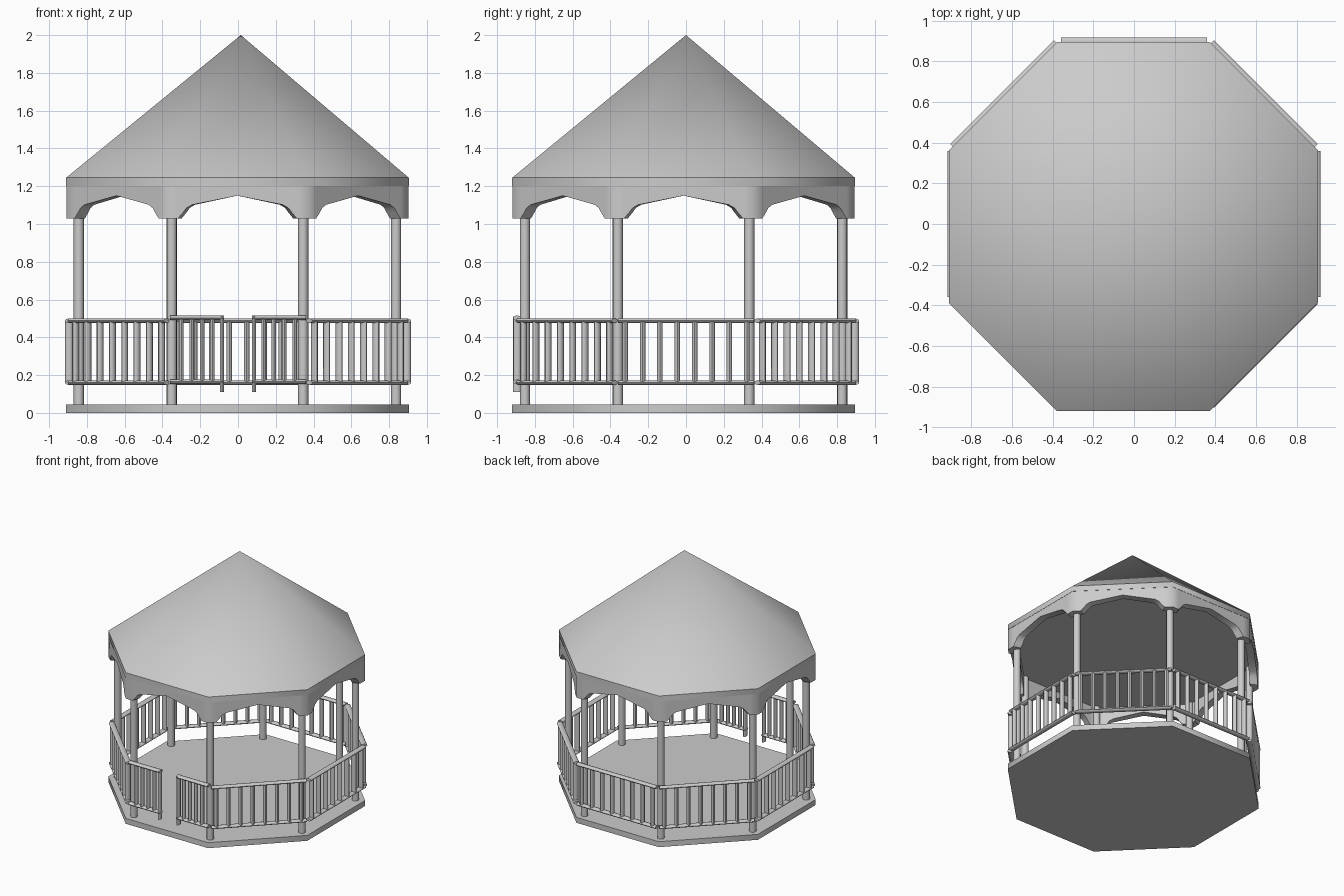
import bpy, bmesh, math
from mathutils import Matrix, Vector

if "Cube" in bpy.data.objects:
    bpy.data.objects.remove(bpy.data.objects["Cube"], do_unlink=True)

grey = bpy.data.materials.new("plain grey")
grey.use_nodes = True
grey.diffuse_color = (0.6, 0.6, 0.6, 1)
grey.node_tree.nodes["Principled BSDF"].inputs["Base Color"].default_value = (0.6, 0.6, 0.6, 1)

APOTHEM = 0.907                      # roof, floor and valance
RAIL_Y = -0.894                      # centre line of the railing
TAN = math.tan(math.pi / 8)
CENTRE = Vector((-0.003, -0.013, 0))


def finish(name, bm, offset=(0, 0, 0), angle=48):
    """Turn a bmesh into a smooth-shaded object."""
    bmesh.ops.recalc_face_normals(bm, faces=bm.faces)
    mesh = bpy.data.meshes.new(name)
    bm.to_mesh(mesh)
    bm.free()
    mesh.materials.append(grey)
    obj = bpy.data.objects.new(name, mesh)
    obj.location = offset
    bpy.context.collection.objects.link(obj)
    bpy.ops.object.select_all(action="DESELECT")
    obj.select_set(True)
    bpy.context.view_layer.objects.active = obj
    bpy.ops.object.shade_smooth_by_angle(angle=math.radians(angle))
    return obj


def turn(k):
    return Matrix.Rotation(k * math.pi / 4, 4, "Z")


def rod(bm, start, end, wide, deep, side=0, segments=10):
    """Oval rod between two points; deep is its size along y before turning."""
    start, end = Vector(start), Vector(end)
    length = (end - start).length
    lay = Matrix.Rotation(math.pi / 2, 4, "Y") if abs(end.x - start.x) > 0.001 else Matrix()
    shape = Matrix.Diagonal((wide / 2, deep / 2, length, 1))
    bmesh.ops.create_cone(bm, cap_ends=True, segments=segments, radius1=1, radius2=1, depth=1,
                          matrix=turn(side) @ Matrix.Translation((start + end) / 2) @ lay @ shape)


def octagon(bm, z):
    r = APOTHEM / math.cos(math.pi / 8)
    return [bm.verts.new((r * math.cos((k + 0.5) * math.pi / 4),
                          r * math.sin((k + 0.5) * math.pi / 4), z)) for k in range(8)]


def slab(z0, z1):
    """Octagonal slab without its top; returns the upper ring too."""
    bm = bmesh.new()
    low, high = octagon(bm, z0), octagon(bm, z1)
    bm.faces.new(low)
    for k in range(8):
        n = (k + 1) % 8
        bm.faces.new((low[k], low[n], high[n], high[k]))
    return bm, high


# Floor
bm, top = slab(0, 0.045)
bm.faces.new(top)
finish("floor", bm, CENTRE)

# Pointed roof with a short upright rim
bm, top = slab(1.2, 1.245)
apex = bm.verts.new((0.018, 0.013, 2.0))
for k in range(8):
    bm.faces.new((top[k], top[(k + 1) % 8], apex))
finish("roof", bm, CENTRE)

# Arched valance, one mitred board per side
half = [(1.0, 1.03), (0.84, 1.03), (0.77, 1.06), (0.72, 1.085), (0.64, 1.102), (0.32, 1.126)]
arch = [(-u, z) for u, z in half] + [(0, 1.15)] + half[::-1]
bm = bmesh.new()
for side in range(8):
    rows = []
    for a in (APOTHEM - 0.002, APOTHEM - 0.06):
        for upper in (False, True):
            rows.append([bm.verts.new(turn(side) @ Vector((u * a * TAN, -a, 1.2 if upper else z)))
                         for u, z in arch])
    out_low, out_high, in_low, in_high = rows
    for i in range(len(arch) - 1):
        for a, b in ((out_low, out_high), (in_low, in_high), (out_low, in_low), (out_high, in_high)):
            bm.faces.new((a[i], a[i + 1], b[i + 1], b[i]))
bmesh.ops.remove_doubles(bm, verts=bm.verts, dist=0.0005)
finish("valance", bm, CENTRE)

# Corner posts
bm = bmesh.new()
for side in range(8):
    rod(bm, (0.348, -0.84, 0.04), (0.348, -0.84, 1.2), 0.054, 0.054, side, 12)
finish("corner_posts", bm, CENTRE)

# Railing panels on the seven closed sides
rails, balusters = bmesh.new(), bmesh.new()
for side in range(1, 8):
    for z in (0.16, 0.488):
        rod(rails, (-0.36, RAIL_Y, z), (0.36, RAIL_Y, z), 0.024, 0.045, side)
    for i in range(8):
        x = (i - 3.5) * 0.092
        rod(balusters, (x, RAIL_Y, 0.16), (x, RAIL_Y, 0.488), 0.03, 0.042, side)
finish("side_rails", rails)
finish("side_balusters", balusters)

# Two short panels framing the entrance
rails, balusters, ends = bmesh.new(), bmesh.new(), bmesh.new()
for s in (-1, 1):
    for z in (0.165, 0.503):
        rod(rails, (s * 0.36, RAIL_Y, z), (s * 0.075, RAIL_Y, z), 0.024, 0.045)
    for i in range(4):
        x = s * (0.135 + i * 0.055)
        rod(balusters, (x, RAIL_Y, 0.165), (x, RAIL_Y, 0.503), 0.025, 0.04)
    rod(ends, (s * 0.085, RAIL_Y, 0.11), (s * 0.085, RAIL_Y, 0.51), 0.024, 0.045)
finish("entrance_rails", rails)
finish("entrance_balusters", balusters)
finish("entrance_end_posts", ends)
